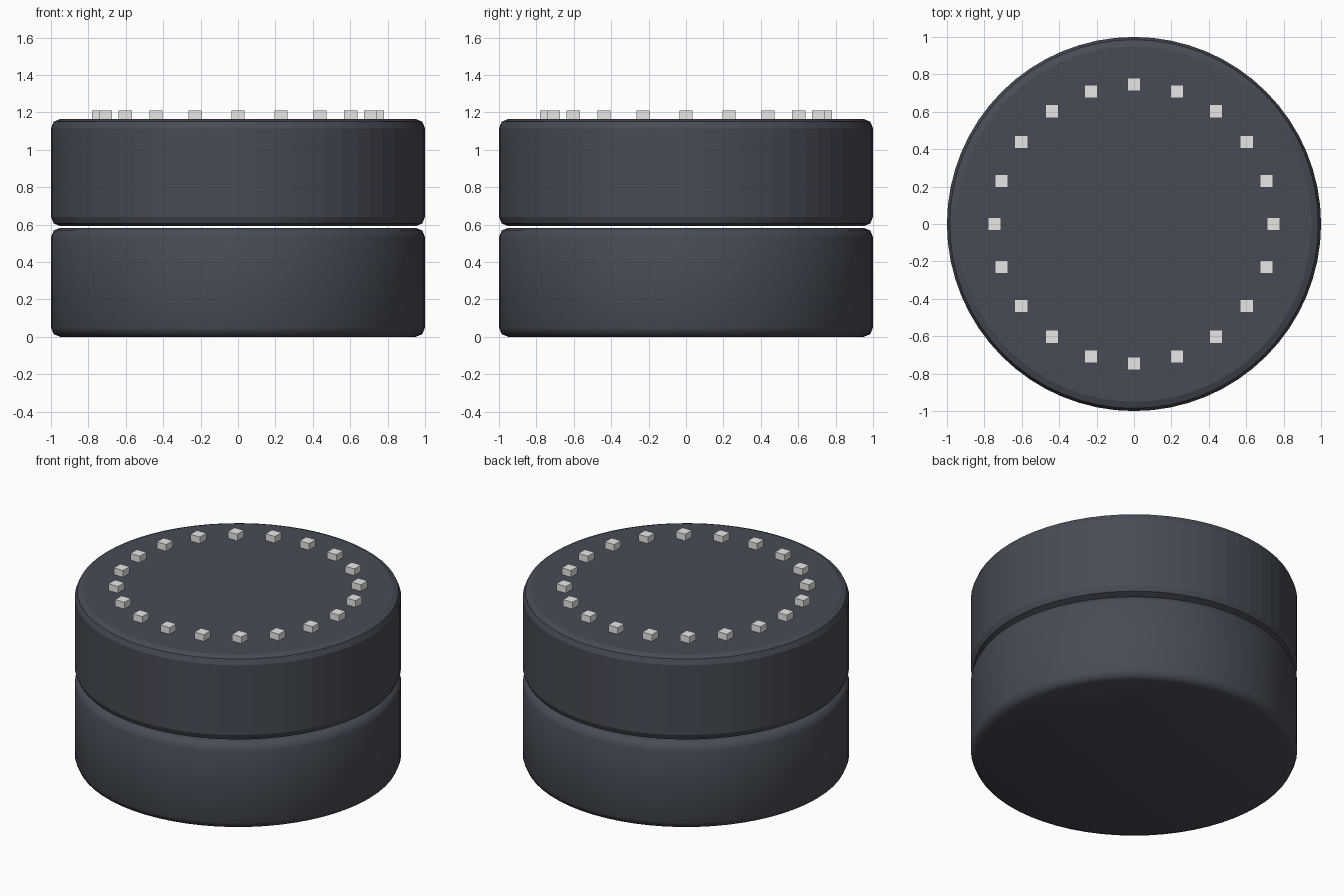
import bpy
from math import sin, cos, tau, radians

if "Cube" in bpy.data.objects:
    bpy.data.objects.remove(bpy.data.objects["Cube"])


def make_material(name, colour):
    mat = bpy.data.materials.new(name)
    mat.use_nodes = True
    mat.diffuse_color = colour
    mat.node_tree.nodes["Principled BSDF"].inputs["Base Color"].default_value = colour
    return mat


slate = make_material("dark slate", (0.063, 0.071, 0.089, 1))
pale = make_material("pale grey", (0.8, 0.8, 0.8, 1))


def drum(name, bottom, top):
    """Round disc with a rounded rim at both ends."""
    bpy.ops.mesh.primitive_cylinder_add(
        vertices=64, radius=1, depth=top - bottom, location=(0, 0, (bottom + top) / 2))
    obj = bpy.context.object
    obj.name = name
    obj.data.materials.append(slate)
    bevel = obj.modifiers.new("rounded rim", 'BEVEL')
    bevel.width = 0.05
    bevel.segments = 2
    bevel.limit_method = 'ANGLE'
    bevel.angle_limit = radians(30)
    return obj


# Two stacked drums with a thin gap: smooth below, faceted above
lower = drum("lower_drum", 0, 0.583)
lower.data.shade_smooth()
upper = drum("upper_drum", 0.592, 1.165)
upper.data.shade_flat()

# Ring of small upright markers on the top
COUNT, RING, SIZE = 20, 0.745, 0.07
LOW, HIGH = 1.155, 1.21
for i in range(COUNT):
    a = tau * i / COUNT
    bpy.ops.mesh.primitive_cube_add(
        size=1, location=(RING * cos(a), RING * sin(a), (LOW + HIGH) / 2))
    marker = bpy.context.object
    marker.name = f"marker_{i + 1}"
    marker.scale = (SIZE, SIZE, HIGH - LOW)
    marker.data.materials.append(pale)
